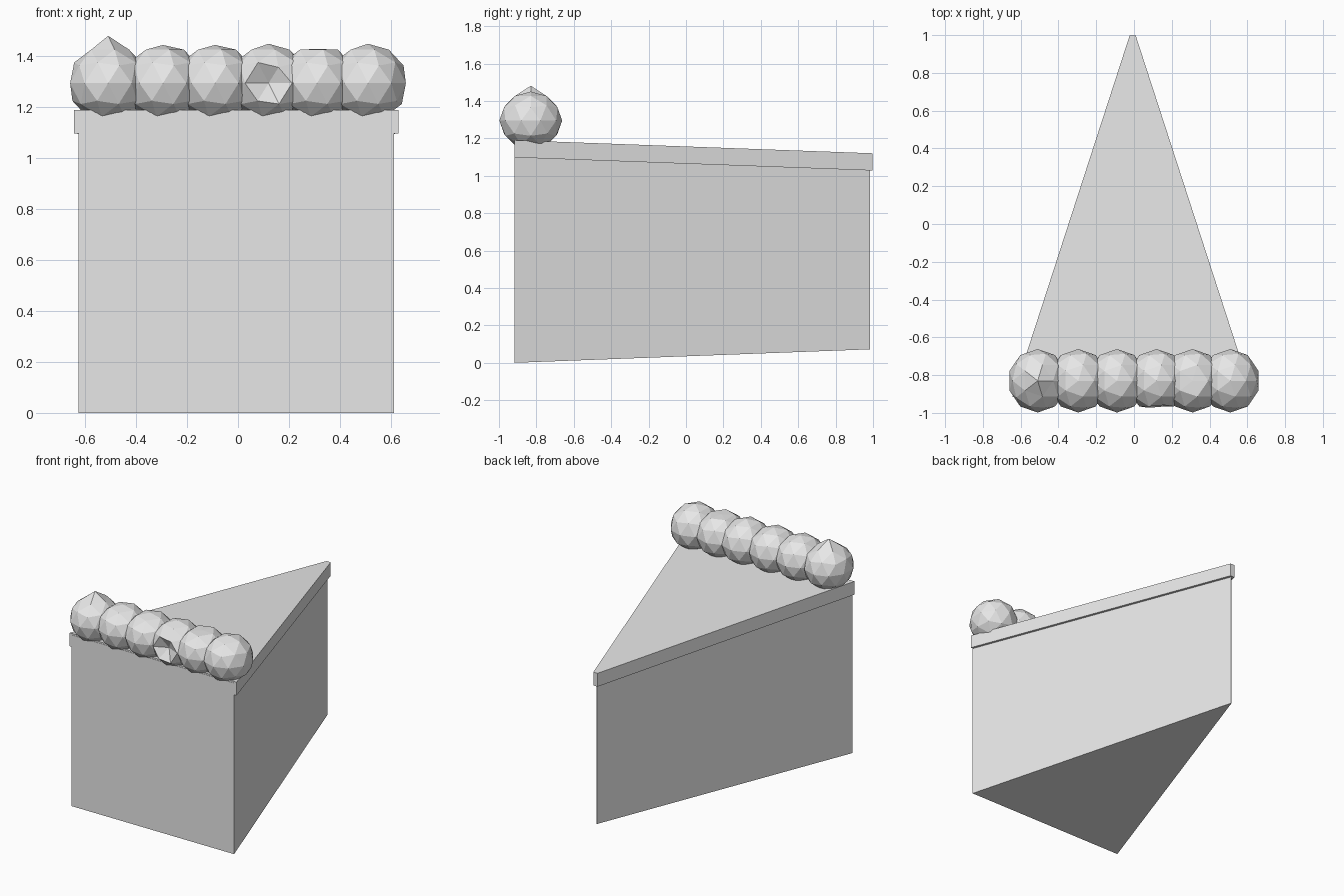
import bpy, bmesh
from mathutils import Vector

cube = bpy.data.objects.get("Cube")
if cube:
    bpy.data.objects.remove(cube, do_unlink=True)

grey = bpy.data.materials.new("plain_grey")
grey.use_nodes = True
grey.diffuse_color = (0.8, 0.8, 0.8, 1)
grey.node_tree.nodes["Principled BSDF"].inputs["Base Color"].default_value = (0.8, 0.8, 0.8, 1)

MID_X = -0.007


def add_object(name, bm):
    bmesh.ops.recalc_face_normals(bm, faces=bm.faces)
    mesh = bpy.data.meshes.new(name)
    bm.to_mesh(mesh)
    bm.free()
    mesh.materials.append(grey)
    obj = bpy.data.objects.new(name, mesh)
    bpy.context.collection.objects.link(obj)
    return obj


def wedge(name, front, back):
    """Tapered slab; each end is (y, half width, bottom z, top z)."""
    bm = bmesh.new()
    rings = []
    for y, half, low, high in (front, back):
        corners = ((-half, low), (half, low), (half, high), (-half, high))
        rings.append([bm.verts.new((MID_X + x, y, z)) for x, z in corners])
    a, b = rings
    bm.faces.new(a)
    bm.faces.new(b)
    for i in range(4):
        j = (i + 1) % 4
        bm.faces.new((a[i], a[j], b[j], b[i]))
    return add_object(name, bm)


# Cake slice and its overhanging icing layer
wedge("cake_slice", (-0.918, 0.62, 0.0, 1.18), (0.985, 0.002, 0.072, 1.11))
wedge("icing_layer", (-0.916, 0.637, 1.098, 1.19), (0.998, 0.016, 1.028, 1.12))


def cream_ball(name, x, tweaks):
    """Faceted ball; tweaks scale the vertex nearest each direction."""
    bm = bmesh.new()
    bmesh.ops.create_icosphere(bm, subdivisions=2, radius=1)
    for direction, factor in tweaks:
        aim = Vector(direction).normalized()
        v = max(bm.verts, key=lambda p: p.co.normalized().dot(aim))
        v.co *= factor
    for v in bm.verts:
        v.co = Vector((x, -0.83, 1.295)) + v.co * Vector((0.157, 0.168, 0.155))
    return add_object(name, bm)


# Row of cream balls, each slightly uneven
UP, FRONT = (0, 0, 1), (0, -1, 0)
balls = (
    (-0.51, [(UP, 1.2)]),
    (-0.295, [(UP, 0.97)]),
    (-0.09, [(UP, 0.97)]),
    (0.12, [(FRONT, 0.55), ((0.28, -0.85, 0.45), 0.9)]),
    (0.31, [(UP, 0.87)]),
    (0.51, []),
)
for n, (x, tweaks) in enumerate(balls, 1):
    cream_ball(f"cream_ball_{n}", x, tweaks)
